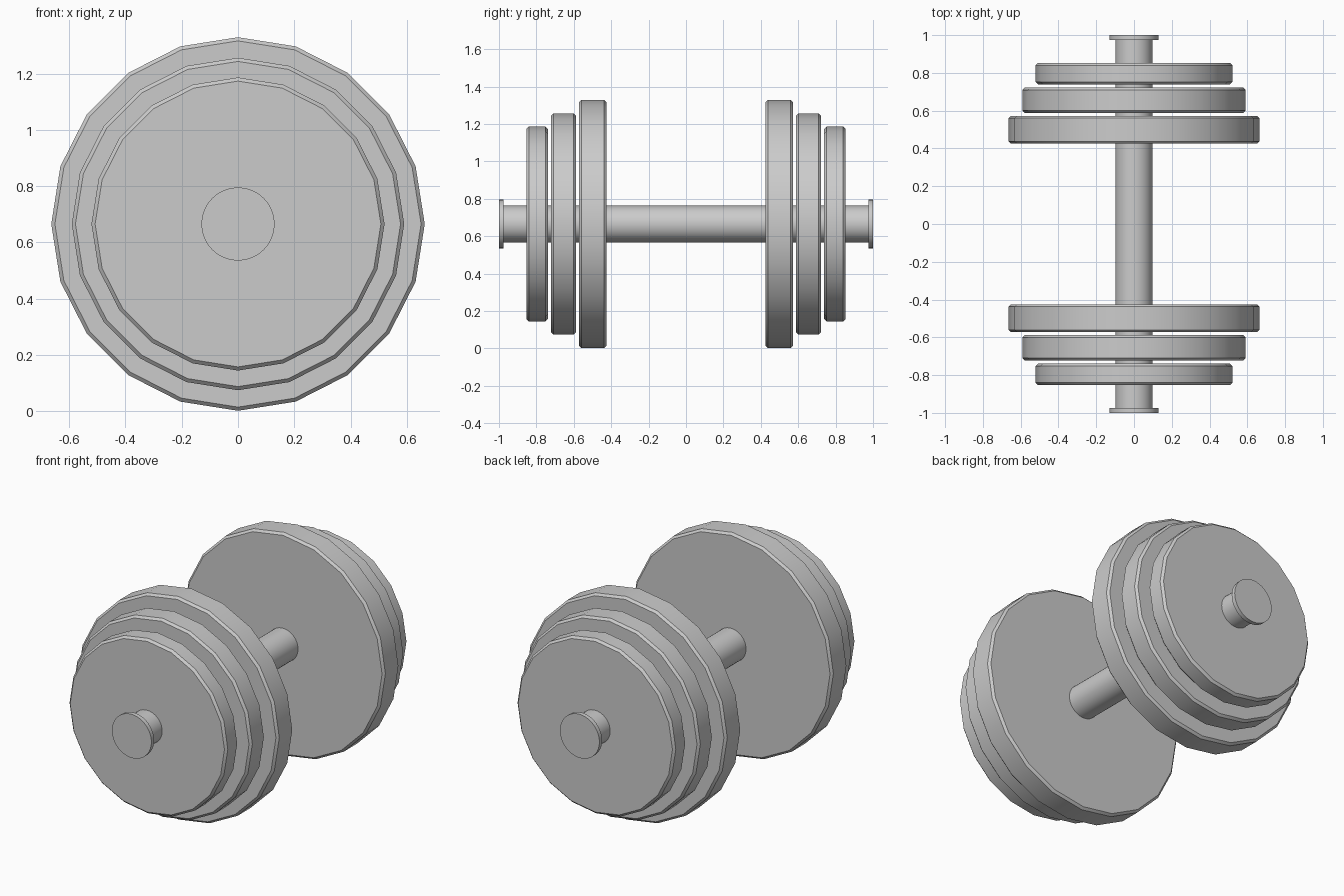
import bpy, math

if "Cube" in bpy.data.objects:
    bpy.data.objects.remove(bpy.data.objects["Cube"])

CZ = 0.665  # height of the bar axis


def lathe(name, profile, sides):
    """Solid turned around the bar axis from (y, radius) points, capped at both ends."""
    verts, faces = [], []
    for y, r in profile:
        for i in range(sides):
            a = 2 * math.pi * i / sides
            verts.append((r * math.sin(a), y, CZ + r * math.cos(a)))
    for k in range(len(profile) - 1):
        for i in range(sides):
            j = (i + 1) % sides
            a, b = k * sides, (k + 1) * sides
            faces.append((a + i, a + j, b + j, b + i))
    last = (len(profile) - 1) * sides
    faces.append(tuple(reversed(range(sides))))
    faces.append(tuple(range(last, last + sides)))
    mesh = bpy.data.meshes.new(name)
    mesh.from_pydata(verts, [], faces)
    mesh.update()
    obj = bpy.data.objects.new(name, mesh)
    bpy.context.collection.objects.link(obj)
    bpy.ops.object.select_all(action='DESELECT')
    obj.select_set(True)
    bpy.context.view_layer.objects.active = obj
    bpy.ops.object.shade_smooth_by_angle(angle=math.radians(30))
    return obj


# Handle bar with a wider stop disc at each end
bar_r, stop_r, stop_y = 0.098, 0.13, 0.975
lathe("handle_bar", [(-1, stop_r), (-stop_y, stop_r), (-stop_y, bar_r),
                     (stop_y, bar_r), (stop_y, stop_r), (1, stop_r)], 40)

# Chamfered 20-sided weight plates, three on each end
plates = [("large", 0.425, 0.573, 0.664),
          ("medium", 0.588, 0.722, 0.591),
          ("small", 0.739, 0.853, 0.521)]
c = 0.013
for side, end in ((-1, "front"), (1, "back")):
    for size, inner, outer, r in plates:
        y0, y1 = sorted((side * inner, side * outer))
        lathe(f"{size}_plate_{end}",
              [(y0, r - c), (y0 + c, r), (y1 - c, r), (y1, r - c)], 20)
